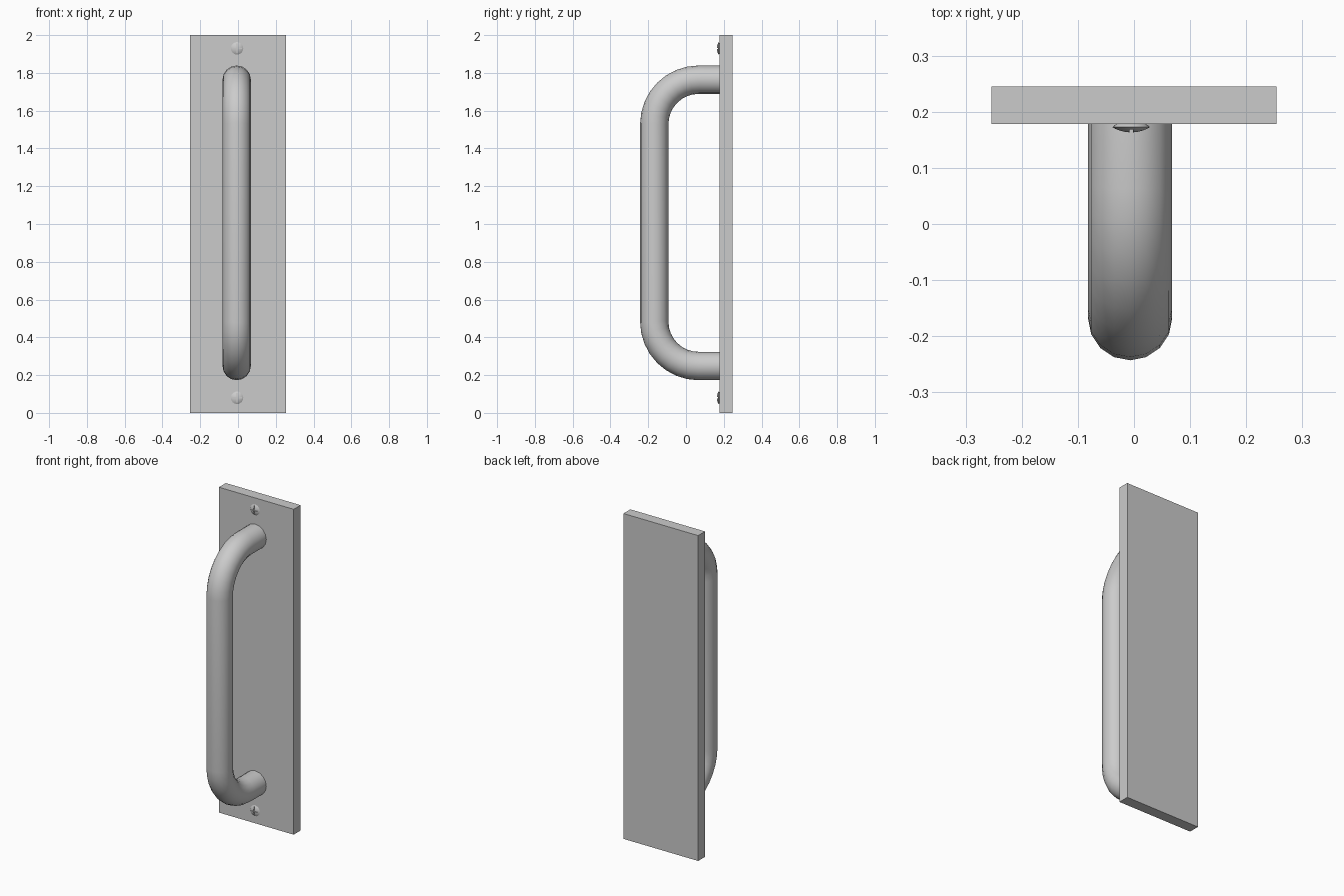
import bpy, bmesh, math
from mathutils import Matrix

if "Cube" in bpy.data.objects:
    bpy.data.objects.remove(bpy.data.objects["Cube"])

PLATE_FRONT, CX = 0.178, -0.007


def add_object(name, bm):
    bmesh.ops.recalc_face_normals(bm, faces=bm.faces)
    me = bpy.data.meshes.new(name)
    bm.to_mesh(me)
    bm.free()
    ob = bpy.data.objects.new(name, me)
    bpy.context.collection.objects.link(ob)
    return ob


def box(name, size, centre):
    bm = bmesh.new()
    bmesh.ops.create_cube(bm, size=1)
    bmesh.ops.scale(bm, vec=size, verts=bm.verts)
    bmesh.ops.translate(bm, vec=centre, verts=bm.verts)
    return add_object(name, bm)


def smooth(ob, angle):
    bpy.ops.object.select_all(action='DESELECT')
    ob.select_set(True)
    bpy.context.view_layer.objects.active = ob
    bpy.ops.object.shade_smooth_by_angle(angle=math.radians(angle))


# Back plate
box("back_plate", (0.508, 0.245 - PLATE_FRONT, 2.0), (0, (0.245 + PLATE_FRONT) / 2, 1.0))

# Bent tube handle: upper half of the path, mirrored for the lower half
bend, grip_y, top_z, mid_z = 0.235, -0.168, 1.764, 1.006
upper = [(PLATE_FRONT + 0.002, top_z)]
for i in range(9):
    a = math.pi / 2 * i / 8
    upper.append((grip_y + bend - bend * math.sin(a), top_z - bend + bend * math.cos(a)))
path = upper + [(y, 2 * mid_z - z) for y, z in reversed(upper)]
curve = bpy.data.curves.new("handle", 'CURVE')
curve.dimensions = '3D'
curve.bevel_depth = 0.075
curve.bevel_resolution = 6
spline = curve.splines.new('POLY')
spline.points.add(len(path) - 1)
for p, (y, z) in zip(spline.points, path):
    p.co = (CX, y, z, 1)
handle = bpy.data.objects.new("handle", curve)
bpy.context.collection.objects.link(handle)
bpy.context.view_layer.objects.active = handle
handle.select_set(True)
bpy.ops.object.convert(target='MESH')
smooth(bpy.context.view_layer.objects.active, 40)


# Domed screw heads with a cross slot
def screw(name, z):
    profile = [(0, 0.163), (0.011, 0.164), (0.021, 0.1665), (0.029, 0.170),
               (0.033, 0.1725), (0.029, 0.1765), (0.024, 0.179), (0, 0.179)]
    bm = bmesh.new()
    verts = [bm.verts.new((r, y, 0)) for r, y in profile]
    edges = [bm.edges.new(pair) for pair in zip(verts, verts[1:])]
    bmesh.ops.spin(bm, geom=verts + edges, cent=(0, 0, 0), axis=(0, 1, 0),
                   angle=math.tau, steps=24, use_duplicate=False)
    bmesh.ops.remove_doubles(bm, verts=bm.verts, dist=1e-5)
    bmesh.ops.transform(bm, matrix=Matrix.Translation((CX + 0.002, 0, z)), verts=bm.verts)
    head = add_object(name, bm)
    for tag, size in (("vertical", (0.006, 0.012, 0.052)), ("horizontal", (0.052, 0.012, 0.006))):
        cutter = box(f"{name}_{tag}_slot_cutter", size, (CX + 0.002, 0.1635, z))
        cutter.hide_render = True
        cutter.hide_set(True)
        mod = head.modifiers.new(tag + "_slot", 'BOOLEAN')
        mod.operation = 'DIFFERENCE'
        mod.solver = 'EXACT'
        mod.object = cutter
    smooth(head, 35)


screw("upper_screw", 1.93)
screw("lower_screw", 0.08)
